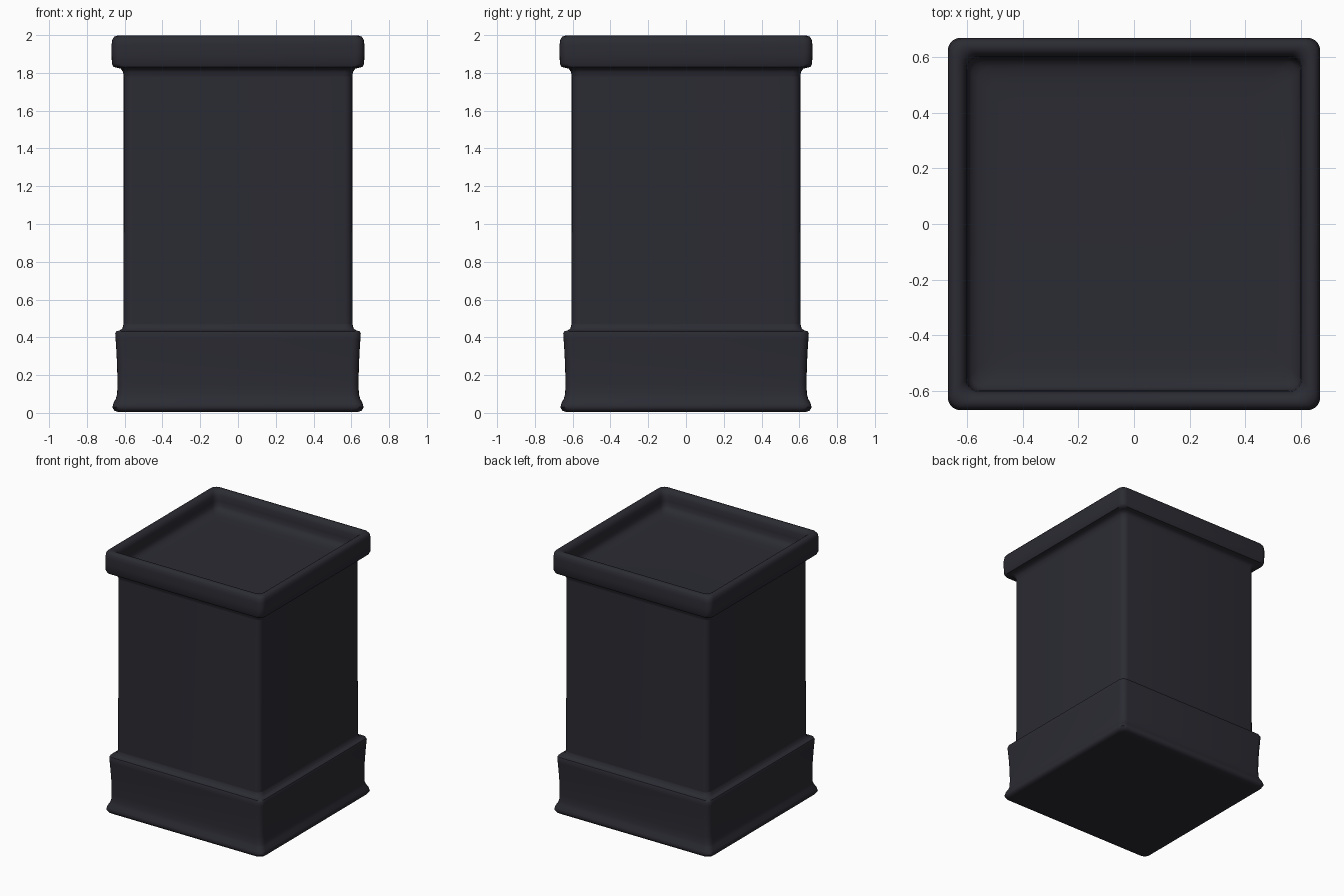
import bpy, bmesh, math

if "Cube" in bpy.data.objects:
    bpy.data.objects.remove(bpy.data.objects["Cube"])

mat = bpy.data.materials.new("dark slate")
mat.diffuse_color = (0.024, 0.024, 0.033, 1)
mat.use_nodes = True
mat.node_tree.nodes["Principled BSDF"].inputs["Base Color"].default_value = mat.diffuse_color


def ring(bm, half, z, r, n=5):
    """Rounded square loop of vertices."""
    verts = []
    for q, (sx, sy) in enumerate([(1, 1), (-1, 1), (-1, -1), (1, -1)]):
        for i in range(n + 1):
            a = math.pi / 2 * (q + i / n)
            verts.append(bm.verts.new((sx * (half - r) + r * math.cos(a),
                                       sy * (half - r) + r * math.sin(a), z)))
    return verts


def square_loft(name, profile, r=0.045, cap_start=False, cap_end=False):
    """Sweep a (half width, height) profile round a rounded square."""
    bm = bmesh.new()
    rings = [ring(bm, h, z, r) for h, z in profile]
    for a, b in zip(rings, rings[1:]):
        for i in range(len(a)):
            j = (i + 1) % len(a)
            bm.faces.new((a[i], a[j], b[j], b[i]))
    if cap_start:
        bm.faces.new(rings[0][::-1])
    if cap_end:
        bm.faces.new(rings[-1])
    me = bpy.data.meshes.new(name)
    bm.to_mesh(me)
    bm.free()
    ob = bpy.data.objects.new(name, me)
    bpy.context.collection.objects.link(ob)
    me.materials.append(mat)
    bpy.ops.object.select_all(action='DESELECT')
    ob.select_set(True)
    bpy.context.view_layer.objects.active = ob
    bpy.ops.object.shade_smooth_by_angle(angle=math.radians(50))
    return ob


# Flared plinth with a stepped top edge
square_loft("plinth", [
    (0.60, 0.005), (0.635, 0.005), (0.655, 0.012), (0.665, 0.03), (0.66, 0.05),
    (0.647, 0.075), (0.64, 0.10), (0.638, 0.15), (0.64, 0.25), (0.644, 0.33),
    (0.648, 0.39), (0.65, 0.42), (0.645, 0.432), (0.625, 0.437),
    (0.612, 0.447), (0.606, 0.47)], cap_start=True)

# Straight shaft
square_loft("shaft", [(0.606, 0.47), (0.605, 1.1), (0.605, 1.78)])

# Overhanging cap with a rounded rim and a recessed top
square_loft("cap", [
    (0.605, 1.78), (0.609, 1.805), (0.62, 1.822), (0.64, 1.827), (0.66, 1.832),
    (0.668, 1.85), (0.669, 1.90), (0.669, 1.95), (0.665, 1.978), (0.655, 1.992),
    (0.64, 1.997), (0.625, 1.994), (0.61, 1.982), (0.602, 1.96), (0.599, 1.92),
    (0.597, 1.885), (0.585, 1.865), (0.56, 1.852), (0.52, 1.846),
    (0.45, 1.843)], cap_end=True)
